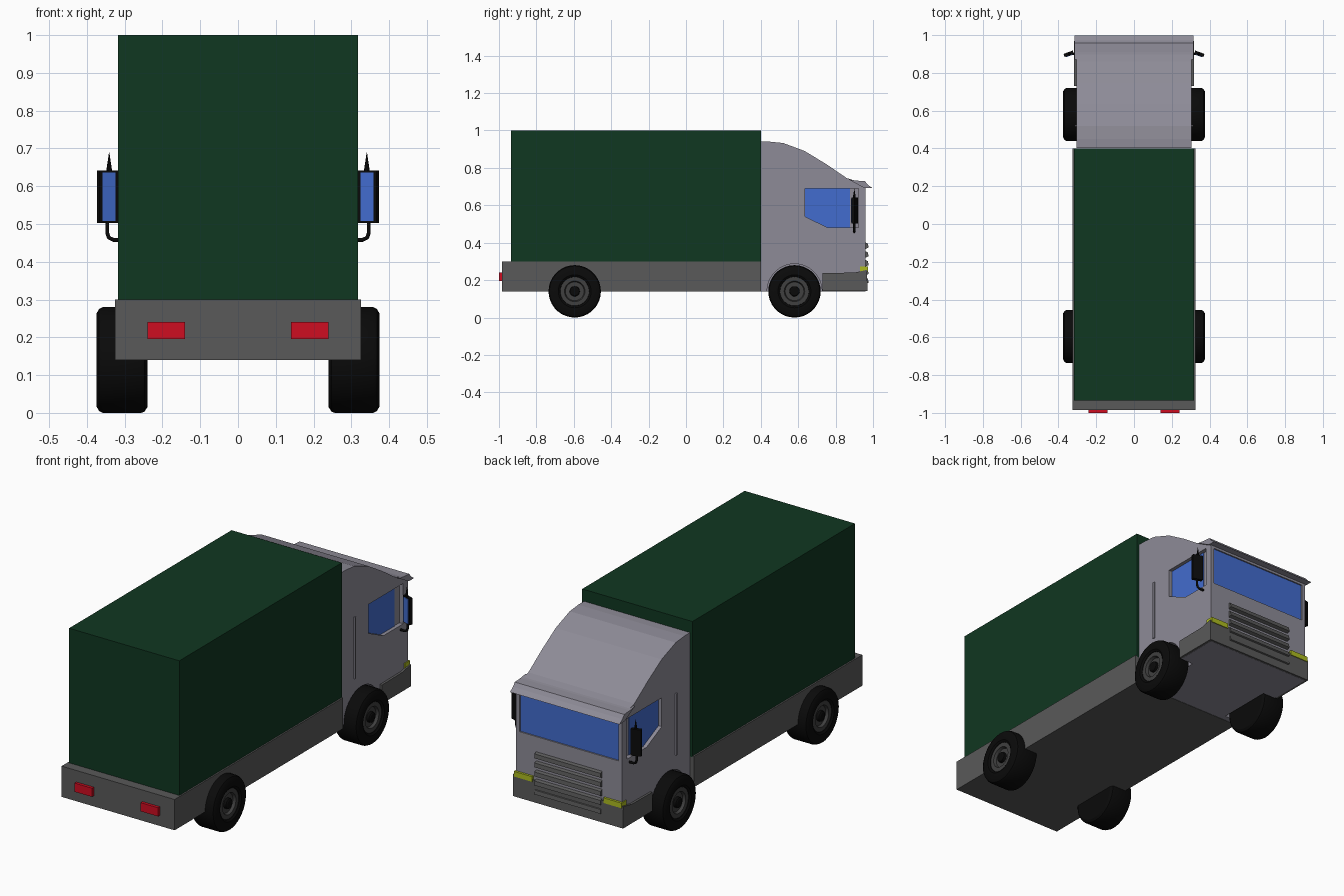
import bpy, bmesh, math

if "Cube" in bpy.data.objects:
    bpy.data.objects.remove(bpy.data.objects["Cube"])


def material(name, rgb):
    m = bpy.data.materials.new(name)
    m.diffuse_color = (*rgb, 1)
    m.use_nodes = True
    m.node_tree.nodes["Principled BSDF"].inputs["Base Color"].default_value = m.diffuse_color
    return m


GREEN = material("green", (0.005, 0.038, 0.015))
CAB = material("cab_grey", (0.27, 0.26, 0.31))
DARK = material("chassis_grey", (0.1, 0.1, 0.1))
BLACK = material("black", (0.003, 0.003, 0.003))
RIM = material("rim_grey", (0.05, 0.05, 0.05))
BLUE = material("glass_blue", (0.055, 0.15, 0.62))
RED = material("red", (0.62, 0.004, 0.015))
YELLOW = material("yellow", (0.42, 0.5, 0.015))


def finish(name, bm, mat):
    bmesh.ops.recalc_face_normals(bm, faces=bm.faces)
    me = bpy.data.meshes.new(name)
    bm.to_mesh(me)
    bm.free()
    ob = bpy.data.objects.new(name, me)
    bpy.context.collection.objects.link(ob)
    if mat:
        me.materials.append(mat)
    return ob


def extrude(name, pts, x0, x1, mat=None):
    """Side profile of (y, z) points swept from x0 to x1."""
    bm = bmesh.new()
    face = bm.faces.new([bm.verts.new((x0, y, z)) for y, z in pts])
    out = bmesh.ops.extrude_face_region(bm, geom=[face])
    verts = [v for v in out["geom"] if isinstance(v, bmesh.types.BMVert)]
    bmesh.ops.translate(bm, verts=verts, vec=(x1 - x0, 0, 0))
    return finish(name, bm, mat)


def box(name, x0, x1, y0, y1, z0, z1, mat=None):
    return extrude(name, [(y0, z0), (y1, z0), (y1, z1), (y0, z1)], x0, x1, mat)


def lathe(name, pts, y, z, side, mat, n=36):
    """Revolve (x, radius) points around the axle."""
    bm = bmesh.new()
    rings = []
    for x, r in pts:
        rings.append([bm.verts.new((side * x, y + r * math.cos(2 * math.pi * i / n),
                                    z + r * math.sin(2 * math.pi * i / n))) for i in range(n)])
    for a, b in zip(rings, rings[1:]):
        for i in range(n):
            j = (i + 1) % n
            bm.faces.new((a[i], a[j], b[j], b[i]))
    bm.faces.new(rings[0])
    bm.faces.new(rings[-1])
    ob = finish(name, bm, mat)
    bpy.ops.object.select_all(action="DESELECT")
    ob.select_set(True)
    bpy.context.view_layer.objects.active = ob
    bpy.ops.object.shade_smooth_by_angle(angle=math.radians(30))
    return ob


def cut(target, cutter):
    mod = target.modifiers.new("cut", "BOOLEAN")
    mod.operation = "DIFFERENCE"
    mod.solver = "EXACT"
    mod.object = cutter
    bpy.context.view_layer.objects.active = target
    bpy.ops.object.modifier_apply(modifier=mod.name)
    bpy.data.objects.remove(cutter)


# Cargo box and chassis
box("cargo_box", -0.317, 0.317, -0.935, 0.4, 0.295, 1.0, GREEN)
box("chassis", -0.325, 0.325, -0.985, 0.4, 0.14, 0.3, DARK)

# Cab body with sloping roof
cab = extrude("cab", [(0.402, 0.14), (0.402, 0.94), (0.45, 0.94), (0.52, 0.933), (0.635, 0.89),
                      (0.75, 0.82), (0.86, 0.745), (0.91, 0.73), (0.96, 0.725), (0.96, 0.14)],
              -0.305, 0.305, CAB)
WINDOW = [(0.635, 0.69), (0.922, 0.69), (0.922, 0.48), (0.76, 0.48), (0.635, 0.54)]
cut(cab, box("windshield_cutter", -0.285, 0.285, 0.95, 1.1, 0.48, 0.68))
for s in (1, -1):
    cut(cab, extrude("window_cutter", WINDOW, s * 0.283, s * 0.4))
    cut(cab, lathe("arch_cutter", [(0.23, 0.147), (0.4, 0.147)], 0.58, 0.14, s, None))

# Sun visor, windshield and bumper
extrude("visor", [(0.87, 0.738), (0.91, 0.732), (0.957, 0.729), (0.972, 0.71), (0.997, 0.692),
                  (0.955, 0.692), (0.93, 0.705)], -0.315, 0.315, CAB)
box("windshield", -0.285, 0.285, 0.94, 0.953, 0.48, 0.68, BLUE)
extrude("front_bumper", [(0.73, 0.141), (0.73, 0.238), (0.9, 0.24), (0.968, 0.255), (0.97, 0.141)],
        -0.317, 0.317, DARK)

# Grille slats
for i in range(5):
    z = 0.385 - 0.047 * i
    extrude("grille_slat", [(0.955, z + 0.019), (0.973, z + 0.01), (0.976, z - 0.011),
                            (0.955, z - 0.02)], -0.19, 0.19, DARK)

for s in (1, -1):
    # Lamps
    box("tail_light", s * 0.14, s * 0.24, -1.0, -0.98, 0.195, 0.24, RED)
    box("headlight", s * 0.205, s * 0.31, 0.93, 0.972, 0.245, 0.272, YELLOW)

    # Side window glass and door rail
    extrude("side_window", [(0.635, 0.69), (0.877, 0.69), (0.877, 0.48), (0.76, 0.48),
                            (0.635, 0.54)], s * 0.28, s * 0.286, BLUE)
    box("door_rail", s * 0.3, s * 0.312, 0.515, 0.525, 0.35, 0.67, CAB)

    # Wing mirror with glass, tip and bent arm
    housing = box("mirror_housing", -0.026, 0.026, -0.008, 0.01, 0.503, 0.641, BLACK)
    glass = box("mirror_glass", -0.018, 0.018, -0.011, -0.007, 0.508, 0.636, BLUE)
    for ob in (housing, glass):
        ob.location = (s * 0.345, 0.9, 0)
        ob.rotation_euler = (0, 0, s * math.radians(-20))
    bm = bmesh.new()
    bmesh.ops.create_cone(bm, cap_ends=True, segments=8, radius1=0.008, radius2=0.0005, depth=0.05)
    tip = finish("mirror_tip", bm, BLACK)
    tip.location = (s * 0.341, 0.9, 0.664)
    cu = bpy.data.curves.new("mirror_arm", "CURVE")
    cu.dimensions = "3D"
    cu.bevel_depth = 0.006
    cu.bevel_resolution = 1
    cu.use_fill_caps = True
    path = [(0.3, 0.458), (0.33, 0.458), (0.342, 0.464), (0.346, 0.476), (0.346, 0.51)]
    sp = cu.splines.new("POLY")
    sp.points.add(len(path) - 1)
    for p, (x, z) in zip(sp.points, path):
        p.co = (s * x, 0.9, z, 1)
    cu.materials.append(BLACK)
    bpy.context.collection.objects.link(bpy.data.objects.new("mirror_arm", cu))

    # Wheels: tyre, recessed rim and hub
    for y in (-0.595, 0.58):
        lathe("tyre", [(0.24, 0.125), (0.248, 0.137), (0.256, 0.14), (0.358, 0.14), (0.368, 0.135),
                       (0.375, 0.122), (0.375, 0.088), (0.368, 0.078), (0.345, 0.076)],
              y, 0.14, s, BLACK)
        lathe("rim", [(0.34, 0.077), (0.366, 0.077), (0.366, 0.055), (0.352, 0.05)],
              y, 0.14, s, RIM)
        lathe("hub", [(0.345, 0.028), (0.366, 0.026), (0.37, 0.02)], y, 0.14, s, BLACK, 20)
